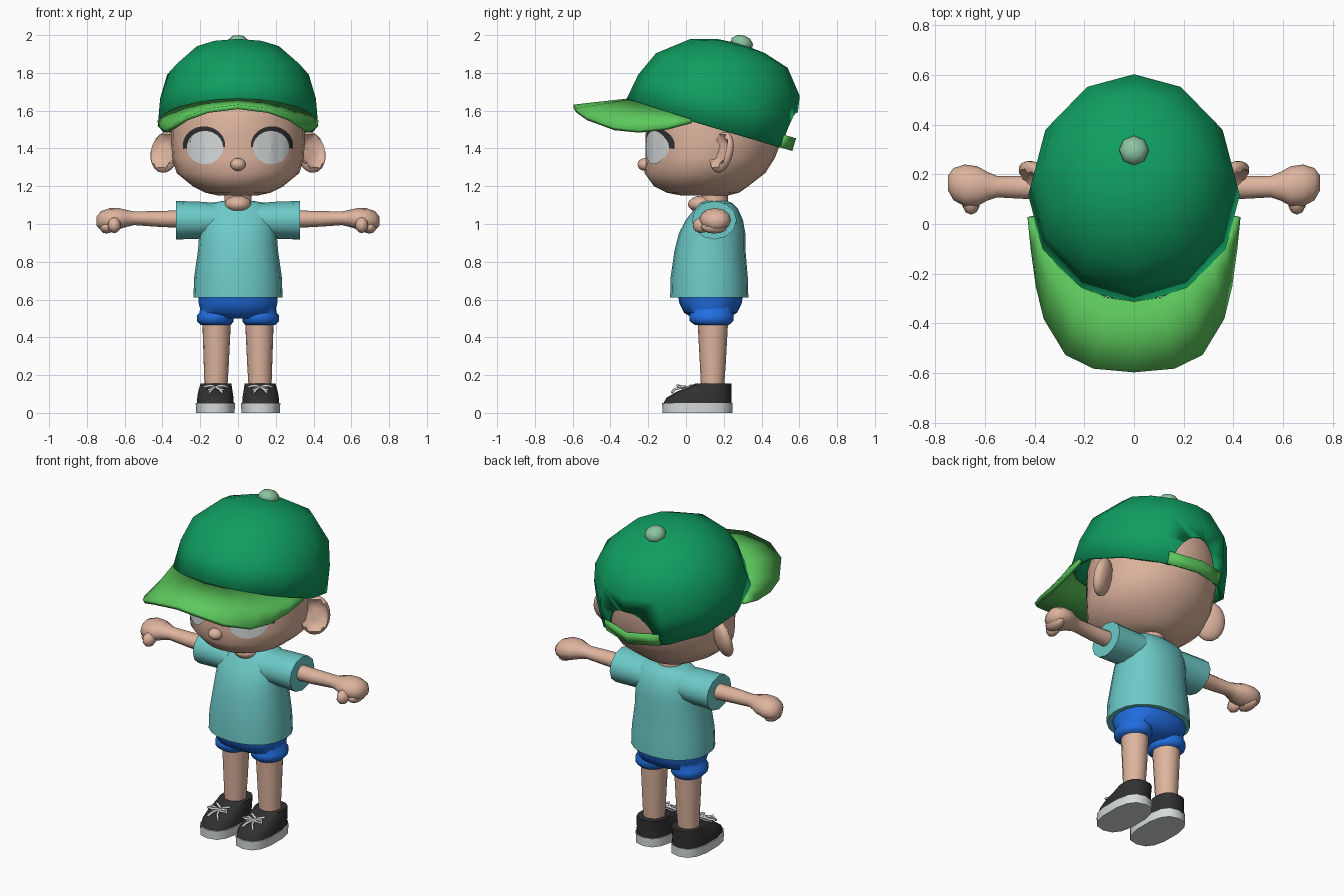
import bpy, bmesh, math
from mathutils import Matrix, Vector, Euler
from mathutils.bvhtree import BVHTree

if "Cube" in bpy.data.objects:
    bpy.data.objects.remove(bpy.data.objects["Cube"])


def material(name, rgb):
    m = bpy.data.materials.new(name)
    m.diffuse_color = (*rgb, 1)
    m.use_nodes = True
    m.node_tree.nodes["Principled BSDF"].inputs["Base Color"].default_value = m.diffuse_color
    return m


SKIN = material("skin", (.73, .456, .342))
GREEN = material("cap green", (.005, .34, .118))
LIME = material("brim green", (.107, .578, .107))
PALE = material("button green", (.262, .546, .352))
TEAL = material("shirt teal", (.15, .59, .577))
BLUE = material("shorts blue", (.015, .156, .752))
BLACK = material("shoe black", (.03, .03, .032))
WHITE = material("off white", (.68, .71, .71))


def finish(name, bm, mat, angle=45, matrix=None):
    if matrix:
        bm.transform(matrix)
    bmesh.ops.recalc_face_normals(bm, faces=bm.faces)
    me = bpy.data.meshes.new(name)
    bm.to_mesh(me)
    bm.free()
    me.materials.append(mat)
    me.shade_smooth()
    me.set_sharp_from_angle(angle=math.radians(angle))
    ob = bpy.data.objects.new(name, me)
    bpy.context.collection.objects.link(ob)
    return ob


def grid(name, mat, rows, thick=0, matrix=None):
    """Sheet through rows of points, optionally thickened."""
    bm = bmesh.new()
    vs = [[bm.verts.new(p) for p in row] for row in rows]
    for a, b in zip(vs, vs[1:]):
        for i in range(len(a) - 1):
            bm.faces.new((a[i], a[i + 1], b[i + 1], b[i]))
    ob = finish(name, bm, mat, 45, matrix)
    if thick:
        mod = ob.modifiers.new("thickness", 'SOLIDIFY')
        mod.thickness, mod.offset = thick, 0
    return ob


def loft(name, mat, rings, n=16, p=2, axis='Z', s=1, caps=(True, True), angle=45, matrix=None):
    """Skin over rings (position, centre u, centre v, radius u, radius v)."""
    bm = bmesh.new()
    loops = []
    for t, cu, cv, ru, rv in rings:
        loop = []
        for i in range(n):
            a = math.pi / 2 + math.tau * i / n
            c, d = math.cos(a), math.sin(a)
            u = cu + ru * math.copysign(abs(c) ** (2 / p), c)
            v = cv + rv * math.copysign(abs(d) ** (2 / p), d)
            loop.append(bm.verts.new((s * u, v, t) if axis == 'Z' else (s * t, u, v)))
        loops.append(loop)
    for a, b in zip(loops, loops[1:]):
        for i in range(n):
            j = (i + 1) % n
            bm.faces.new((a[i], a[j], b[j], b[i]))
    for want, loop in zip(caps, (loops[0], loops[-1])):
        if want:
            bm.faces.new(loop)
    return finish(name, bm, mat, angle, matrix)


def ball(name, mat, loc, radii, s=1, rot=(0, 0, 0), dent=False, seg=14):
    bm = bmesh.new()
    bmesh.ops.create_uvsphere(bm, u_segments=seg, v_segments=seg // 2 + 1, radius=1)
    if dent:  # hollow of the ear
        for v in bm.verts:
            if v.co.y < 0 and math.hypot(v.co.x, v.co.z) < .78:
                v.co.y = .1
    mat4 = Matrix.LocRotScale(Vector(loc), Euler(rot), Vector(radii))
    return finish(name, bm, mat, 60, Matrix.Diagonal((s, 1, 1, 1)) @ mat4)


# Head, nose and neck
head = loft("head", SKIN, [
    (1.15, 0, .10, .10, .12), (1.165, 0, .09, .17, .19), (1.20, 0, .08, .24, .25),
    (1.27, 0, .10, .325, .32), (1.35, 0, .128, .348, .343), (1.45, 0, .147, .355, .362),
    (1.55, 0, .152, .355, .367), (1.70, 0, .18, .33, .34), (1.85, 0, .20, .20, .21),
    (1.90, 0, .20, .08, .08)], n=24, angle=70)
ball("nose", SKIN, (0, -.215, 1.315), (.042, .042, .034))
loft("neck", SKIN, [(1.04, 0, .15, .075, .075), (1.2, 0, .15, .07, .07)])
ball("collar_skin", SKIN, (0, .085, 1.105), (.072, .075, .045))

# Eyes and lashes: thin plates projected on the face
hb = bmesh.new()
hb.from_mesh(head.data)
face = BVHTree.FromBMesh(hb)
hb.free()


def face_plate(name, mat, cx, cz, rx, rz, lift, a0=0, a1=360, inner=0.0):
    rows = []
    for k in range(6):
        f = max(inner + (1 - inner) * k / 5, .01)
        row = []
        for i in range(25):
            a = math.radians(a0 + (a1 - a0) * i / 24)
            x, z = cx + f * rx * math.cos(a), cz + f * rz * math.sin(a)
            hit = face.ray_cast(Vector((x, -2, z)), Vector((0, 1, 0)))[0]
            row.append((x, hit.y - lift, z))
        rows.append(row)
    grid(name, mat, rows)


for s in (-1, 1):
    face_plate("eye", WHITE, s * .175, 1.405, .096, .088, .007)
    arc = (-5, 190) if s < 0 else (-10, 185)
    face_plate("eyelash", BLACK, s * .18, 1.415, .112, .102, .005, *arc, inner=.6)
    ball("ear", SKIN, (.385, .19, 1.38), (.088, .045, .112), s,
         (math.radians(-14), 0, math.radians(32)), dent=True, seg=18)

# Cap crown, tilted back, with the arched opening cut behind
tilt = Matrix.Translation((0, .115, 1.52)) @ Matrix.Rotation(math.radians(-16.6), 4, 'X')
crown = loft("cap_crown", GREEN, [
    (0, 0, 0, .425, .454), (.154, 0, .008, .412, .438), (.29, 0, .025, .375, .397),
    (.415, 0, .05, .25, .268), (.455, 0, .05, .12, .13), (.465, 0, .05, .01, .01)],
    n=12, caps=(False, True), angle=60, matrix=tilt)
shell = crown.modifiers.new("thickness", 'SOLIDIFY')
shell.thickness, shell.offset = .02, -1
bm = bmesh.new()
bmesh.ops.create_cone(bm, cap_ends=True, segments=24, radius1=1, radius2=1, depth=1)
cutter = finish("opening_cutter", bm, GREEN, 45, tilt @ Matrix.Translation((0, .5, 0))
                @ Matrix.Diagonal((.155, .4, .205, 1)) @ Matrix.Rotation(math.pi / 2, 4, 'X'))
cutter.hide_render = True
cutter.hide_set(True)
cut = crown.modifiers.new("opening", 'BOOLEAN')
cut.object, cut.operation, cut.solver = cutter, 'DIFFERENCE', 'EXACT'

# Strap and button
grid("cap_strap", LIME, [[(x, .458 - .3 * abs(x), z) for x in (-.18, -.09, 0, .09, .18)]
                         for z in (0, .07)], .018, tilt)
ball("cap_button", PALE, (0, .295, 1.955), (.062, .062, .045), rot=(-.29, 0, 0), seg=8)

# Brim: from the crown edge to a drooping outer edge
edge = [(0, 0, -.595, 1.62), (15, .16, -.58, 1.60), (30, .27, -.525, 1.56), (48, .355, -.38, 1.505),
        (60, .385, -.25, 1.49), (68, .405, -.10, 1.505), (78, .418, .03, 1.54)]
edge = [(-a, -x, y, z) for a, x, y, z in edge[:0:-1]] + edge
rows = []
for f in (0, .5, 1):
    row = []
    for a, x, y, z in edge:
        c, d = math.cos(math.radians(a)), math.sin(math.radians(a))
        inner = Vector((.415 * d, .115 - .425 * c, 1.525 + .127 * c))
        row.append(inner.lerp(Vector((x, y, z)), f))
    rows.append(row)
grid("cap_brim", LIME, rows, .024)

# Shirt
loft("shirt_body", TEAL, [
    (.61, 0, .123, .236, .207), (.72, 0, .123, .232, .204), (.86, 0, .127, .212, .188),
    (.95, 0, .138, .205, .176), (1.02, 0, .15, .2, .152), (1.08, 0, .16, .185, .115),
    (1.11, 0, .155, .15, .09), (1.122, 0, .15, .08, .07)], n=20, p=2.2, angle=60)

# Shorts pelvis
loft("shorts_top", BLUE, [(.50, 0, .13, .10, .09), (.53, 0, .13, .195, .14),
                          (.58, 0, .13, .208, .165), (.64, 0, .13, .21, .175)], n=20, p=2.3)


def lace(name, points, s):
    cu = bpy.data.curves.new(name, 'CURVE')
    cu.dimensions, cu.bevel_depth, cu.bevel_resolution = '3D', .007, 1
    sp = cu.splines.new('POLY')
    sp.points.add(len(points) - 1)
    for q, (x, y, z) in zip(sp.points, points):
        q.co = (s * .118 + x, y, z, 1)
    cu.materials.append(WHITE)
    bpy.context.collection.objects.link(bpy.data.objects.new(name, cu))


for s in (-1, 1):
    # Sleeves, arms and fists
    loft("sleeve", TEAL, [(.10, .15, 1.02, .12, .09), (.2, .15, 1.02, .118, .098),
                          (.328, .15, 1.02, .118, .102)], n=12, axis='X', s=s)
    loft("arm", SKIN, [(.25, .15, 1.025, .05, .048), (.42, .147, 1.027, .047, .042),
                       (.55, .15, 1.03, .043, .036), (.59, .152, 1.03, .058, .045),
                       (.63, .152, 1.028, .08, .056), (.68, .155, 1.022, .084, .062),
                       (.725, .16, 1.018, .065, .05), (.748, .165, 1.015, .03, .025)],
         n=12, axis='X', s=s, angle=70)
    ball("thumb", SKIN, (.655, .085, .995), (.036, .05, .042), s, (.3, 0, 0), seg=10)
    ball("curled_fingers", SKIN, (.695, .15, .985), (.04, .07, .036), s, seg=10)
    # Shorts cuffs and legs
    loft("shorts_cuff", BLUE, [(.58, .105, .135, .09, .13), (.53, .115, .135, .09, .112),
                               (.515, .12, .135, .098, .118), (.485, .12, .135, .097, .115),
                               (.465, .118, .137, .08, .09)], s=s, angle=70)
    loft("leg", SKIN, [(.12, .117, .14, .06, .06), (.25, .115, .142, .066, .068),
                       (.52, .113, .142, .077, .083)], s=s)
    # Shoes
    loft("shoe_sole", WHITE, [(0, .12, .06, .104, .185), (.052, .12, .06, .106, .186)],
         n=14, p=2.6, s=s)
    loft("shoe_upper", BLACK, [(.05, .12, .061, .1, .181), (.08, .12, .068, .098, .172),
                               (.112, .12, .095, .093, .145), (.135, .118, .125, .088, .115),
                               (.155, .117, .145, .083, .095)], n=14, p=2.6, s=s)
    # Laces: two bow loops and crossing rows
    for d in (-1, 1):
        lace("lace_bow", [(0, -.015, .137), (d * .03, -.045, .145), (d * .062, -.03, .137),
                          (d * .045, -.005, .14), (0, -.015, .137)], s)
        lace("lace_end", [(0, -.015, .137), (d * .02, -.06, .125), (d * .035, -.075, .107)], s)
        lace("lace_cross", [(-d * .045, -.02, .12), (d * .045, .03, .145)], s)
